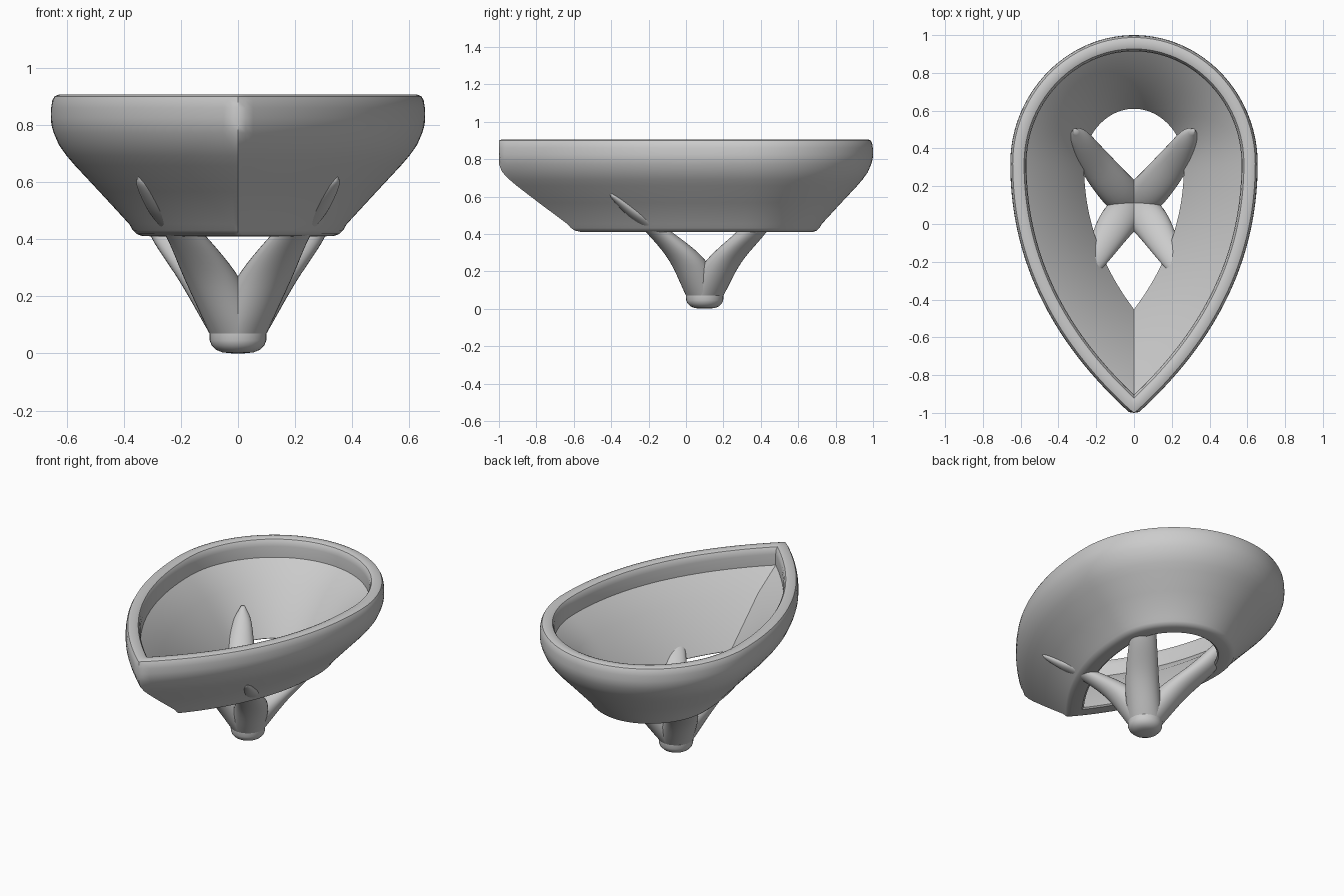
import bpy, bmesh, math
from mathutils import Vector
from mathutils.geometry import interpolate_bezier

if "Cube" in bpy.data.objects:
    bpy.data.objects.remove(bpy.data.objects["Cube"])


def loft(name, rings, cap_start=False, cap_end=False, loop=False, angle=32):
    """Skin a list of equal-length closed rings."""
    bm = bmesh.new()
    vs = [[bm.verts.new(p) for p in r] for r in rings]
    n = len(rings[0])
    pairs = list(zip(vs, vs[1:])) + ([(vs[-1], vs[0])] if loop else [])
    for a, b in pairs:
        for i in range(n):
            j = (i + 1) % n
            bm.faces.new((a[i], a[j], b[j], b[i]))
    if cap_start:
        bm.faces.new(vs[0])
    if cap_end:
        bm.faces.new(vs[-1])
    bmesh.ops.recalc_face_normals(bm, faces=bm.faces[:])
    me = bpy.data.meshes.new(name)
    bm.to_mesh(me)
    bm.free()
    ob = bpy.data.objects.new(name, me)
    bpy.context.collection.objects.link(ob)
    bpy.ops.object.select_all(action='DESELECT')
    ob.select_set(True)
    bpy.context.view_layer.objects.active = ob
    bpy.ops.object.shade_smooth_by_angle(angle=math.radians(angle))
    return ob


# Right half of the teardrop plan outline, from the round back to the pointed front
V = Vector
back = interpolate_bezier(V((0, 1)), V((.36, 1)), V((.655, .69)), V((.655, .32)), 60)
side = interpolate_bezier(V((.655, .32)), V((.655, -.27)), V((.36, -.70)), V((0, -1.02)), 90)
half = [p.to_2d() for p in back + side[1:]]


def inset_ring(d, z, count=72):
    """Outline moved inward by d, cut at the centre line, resampled and mirrored."""
    pts = []
    for i, p in enumerate(half):
        t = (half[min(i + 1, len(half) - 1)] - half[max(i - 1, 0)]).normalized()
        if i == 0:
            t = V((1, 0))
        q = p + V((t.y, -t.x)) * d
        if i and q.x <= 0:
            a = pts[-1]
            pts.append(a.lerp(q, a.x / (a.x - q.x)))
            break
        pts.append(q)
    lens = [0]
    for a, b in zip(pts, pts[1:]):
        lens.append(lens[-1] + (b - a).length)
    out, k = [], 0
    for i in range(count + 1):
        s = lens[-1] * i / count
        while k < len(pts) - 2 and lens[k + 1] < s:
            k += 1
        p = pts[k].lerp(pts[k + 1], (s - lens[k]) / (lens[k + 1] - lens[k]))
        out.append((p.x, max(p.y, -1), z))
    out[0], out[-1] = (0, *out[0][1:]), (0, *out[-1][1:])
    return out + [(-x, y, h) for x, y, h in out[-2:0:-1]]


# Bowl wall section: (inset from outline, height)
section = [(0, .825), (.001, .86), (.005, .885), (.013, .9), (.028, .906),
           (.058, .906), (.073, .9), (.082, .885), (.086, .86), (.086, .79),
           (.21, .68), (.385, .425), (.39, .416), (.38, .409), (.32, .411),
           (.30, .418), (.287, .431), (.274, .453), (.17, .566), (.085, .657),
           (.055, .692), (.028, .73), (.01, .772), (.002, .80)]
loft("bowl", [inset_ring(d, z) for d, z in section], loop=True)


def circle(x, y, z, r, n=32):
    return [(x + r * math.cos(2 * math.pi * i / n), y + r * math.sin(2 * math.pi * i / n), z)
            for i in range(n)]


# Rounded foot
foot = [(.03, .001), (.055, .004), (.077, .013), (.092, .028), (.099, .045), (.1, .07)]
loft("foot", [circle(0, .1, z, r) for r, z in [(.01, 0)] + foot], True, True)


def spline(keys, steps=6):
    """Catmull-Rom through (x, y, z, radius) keys."""
    k = [V(p) for p in keys]
    k = [2 * k[0] - k[1]] + k + [2 * k[-1] - k[-2]]
    out = []
    for a, b, c, d in zip(k, k[1:], k[2:], k[3:]):
        for i in range(steps):
            t = i / steps
            out.append(.5 * (2 * b + (c - a) * t + (2 * a - 5 * b + 4 * c - d) * t * t
                             + (3 * b - a - 3 * c + d) * t ** 3))
    return out + [k[-2]]


# Four tapering prongs that branch from the foot
prongs = {
    "front": [(0, .1, .07, .1), (.09, .005, .26, .097), (.182, -.145, .41, .07),
              (.262, -.262, .50, .053), (.325, -.365, .583, .028), (.348, -.403, .617, .005)],
    "back": [(0, .1, .07, .1), (.105, .2, .25, .098), (.225, .35, .41, .08),
             (.285, .45, .53, .052), (.312, .495, .60, .012)],
}
for name, keys in prongs.items():
    for side_name, s in (("right", 1), ("left", -1)):
        rings = [circle(s * x, y, z, r) for x, y, z, r in spline(keys)]
        loft(f"{name}_{side_name}_prong", rings, True, True, angle=50)
